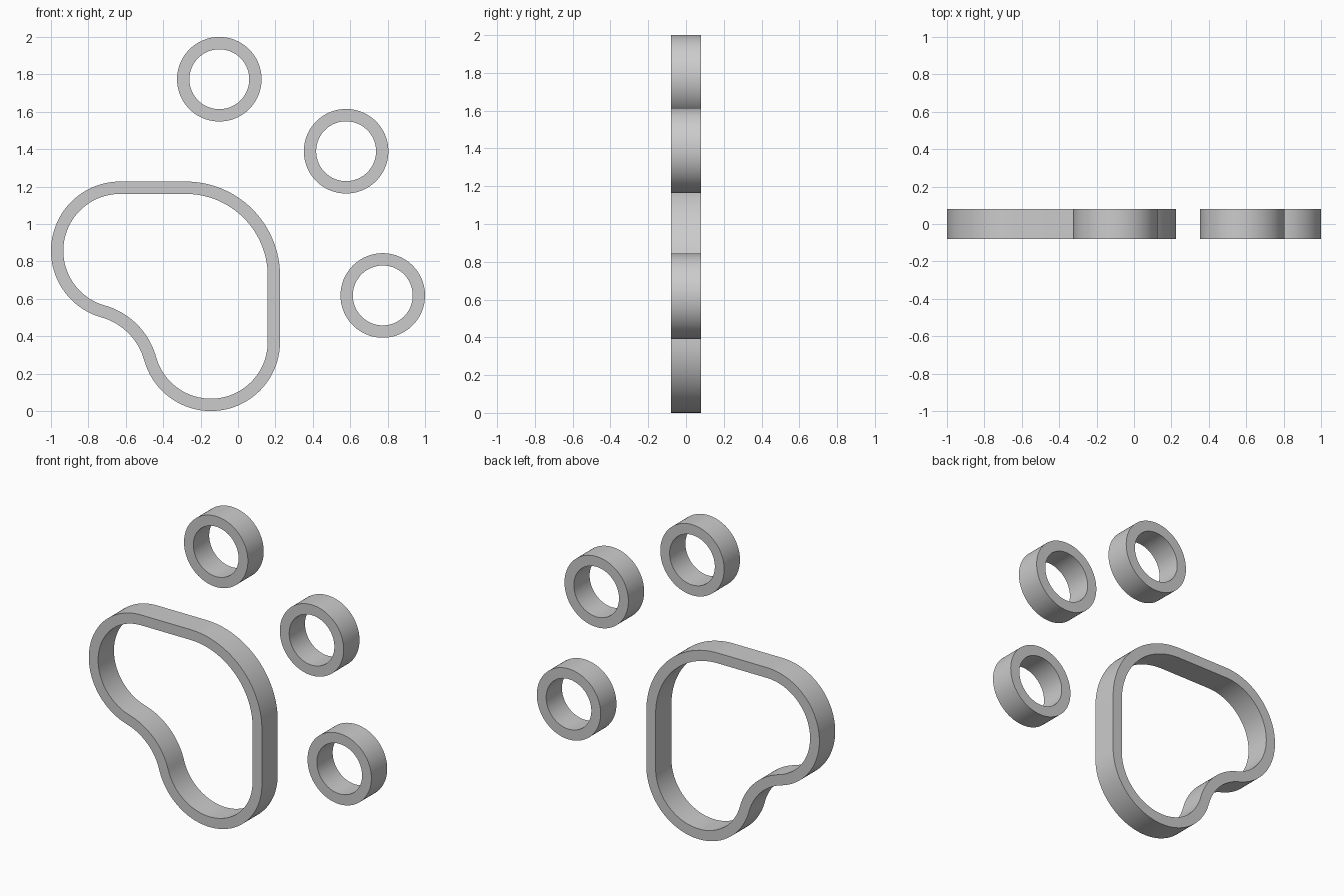
import bpy, bmesh
from math import sin, cos, pi, hypot, atan2

if "Cube" in bpy.data.objects:
    bpy.data.objects.remove(bpy.data.objects["Cube"])

DEPTH = 0.08   # half thickness along y
WALL = 0.066   # wall width of every outline


def arc(c, r, a0, a1, n):
    """Points on an arc in the x-z plane, from angle a0 to a1."""
    return [(c[0] + r * cos(a0 + (a1 - a0) * i / n),
             c[1] + r * sin(a0 + (a1 - a0) * i / n)) for i in range(n + 1)]


def band(name, outer, inner):
    """Closed wall between two matching outlines, extruded along y."""
    bm = bmesh.new()
    loops = [[bm.verts.new((x, y, z)) for x, z in pts]
             for pts, y in ((outer, -DEPTH), (outer, DEPTH), (inner, DEPTH), (inner, -DEPTH))]
    n = len(outer)
    for k in range(4):
        a, b = loops[k], loops[(k + 1) % 4]
        for i in range(n):
            j = (i + 1) % n
            bm.faces.new((a[i], a[j], b[j], b[i]))
    bmesh.ops.recalc_face_normals(bm, faces=bm.faces)
    me = bpy.data.meshes.new(name)
    bm.to_mesh(me)
    bm.free()
    ob = bpy.data.objects.new(name, me)
    bpy.context.collection.objects.link(ob)
    bpy.ops.object.select_all(action='DESELECT')
    ob.select_set(True)
    bpy.context.view_layer.objects.active = ob
    bpy.ops.object.shade_smooth_by_angle()


# Main pad: two lobes, a large shoulder arc and a concave arc tangent to both lobes
LOBE_R, SHOULDER_R, HOLLOW_R = 0.37, 0.505, 0.33
left, low, shoulder = (-0.63, 0.857), (-0.145, 0.37), (-0.28, 0.722)
mx, mz = (left[0] + low[0]) / 2, (left[1] + low[1]) / 2
dx, dz = low[0] - left[0], low[1] - left[1]
gap = hypot(dx, dz)
reach = ((LOBE_R + HOLLOW_R) ** 2 - (gap / 2) ** 2) ** 0.5
hollow = (mx + dz / gap * reach, mz - dx / gap * reach)
a_left = atan2(left[1] - hollow[1], left[0] - hollow[0])
a_low = atan2(low[1] - hollow[1], low[0] - hollow[0])


def pad_outline(inset):
    pts = arc(shoulder, SHOULDER_R - inset, 0, pi / 2, 32)
    pts += arc(left, LOBE_R - inset, pi / 2, a_left + pi, 40)
    pts += arc(hollow, HOLLOW_R + inset, a_left, a_low, 24)[1:-1]
    pts += arc(low, LOBE_R - inset, a_low + pi, 2 * pi, 40)
    return pts


band("main_pad", pad_outline(0), pad_outline(WALL))

# Three round toe rings
TOE_R = 0.226
for name, c in (("top_toe_ring", (-0.10, 1.774)),
                ("middle_toe_ring", (0.578, 1.389)),
                ("lower_toe_ring", (0.774, 0.618))):
    band(name, arc(c, TOE_R, 0, 2 * pi, 96)[:-1], arc(c, TOE_R - WALL, 0, 2 * pi, 96)[:-1])
